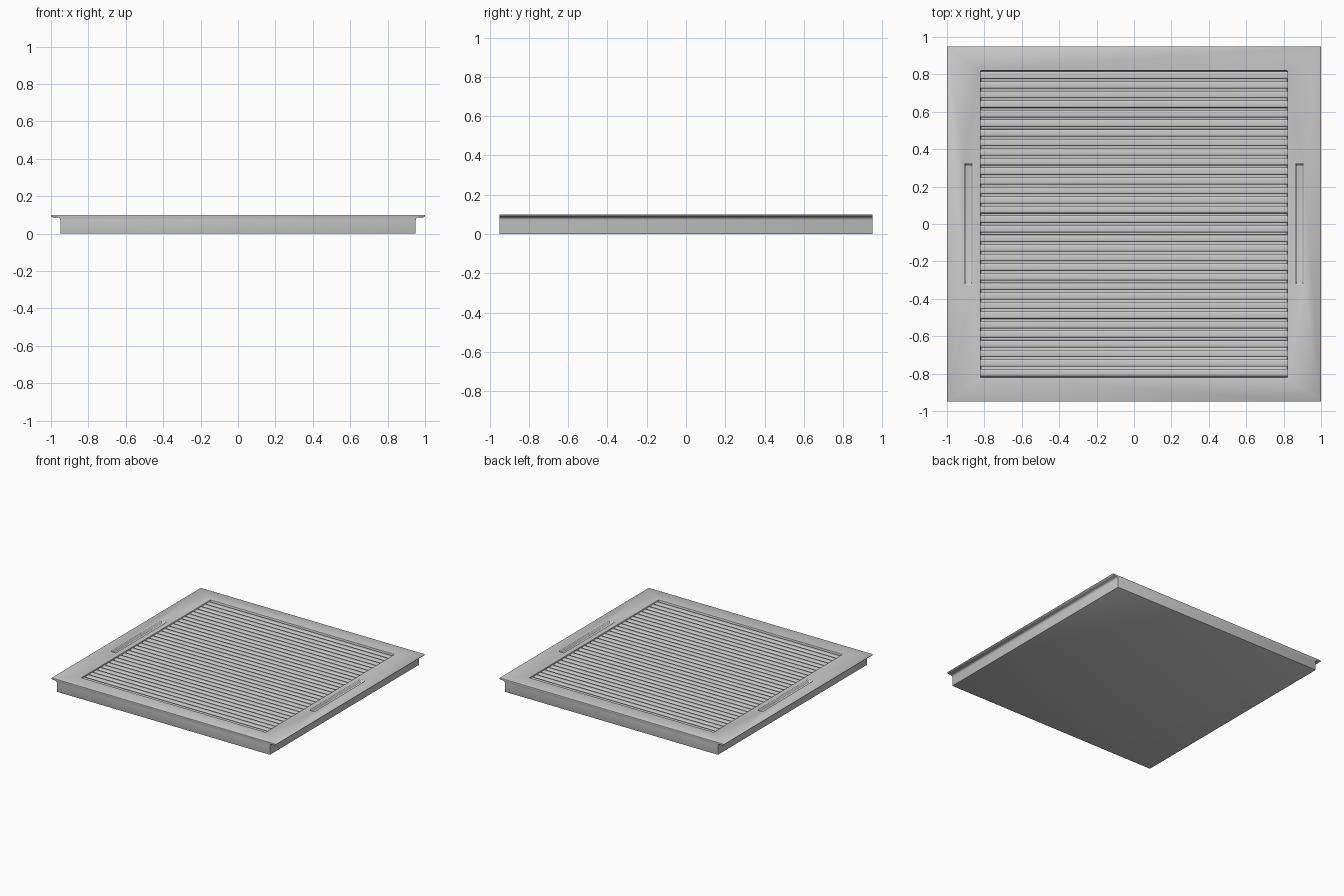
import bpy, bmesh, math

if "Cube" in bpy.data.objects:
    bpy.data.objects.remove(bpy.data.objects["Cube"])


def extrude_profile(name, points, axis, half, shifts=(0,)):
    """Closed (u, z) profile swept along x or y, repeated at each u shift."""
    bm = bmesh.new()
    for s in shifts:
        def loop(t):
            return [bm.verts.new((u + s, t, z) if axis == 'Y' else (t, u + s, z)) for u, z in points]
        a, b = loop(-half), loop(half)
        n = len(a)
        bm.faces.new(a)
        bm.faces.new(b[::-1])
        for i in range(n):
            j = (i + 1) % n
            bm.faces.new((a[i], b[i], b[j], a[j]))
    bmesh.ops.recalc_face_normals(bm, faces=bm.faces)
    return finish(name, bm)


def finish(name, bm):
    mesh = bpy.data.meshes.new(name)
    bm.to_mesh(mesh)
    bm.free()
    ob = bpy.data.objects.new(name, mesh)
    bpy.context.collection.objects.link(ob)
    return ob


def tapered_pocket(name, x, hx, hy, floor, taper):
    """Cutter whose walls slope in toward the floor."""
    bm = bmesh.new()
    bmesh.ops.create_cube(bm, size=2)
    depth = 0.1 - floor
    for v in bm.verts:
        top = v.co.z > 0
        t = -taper if top else taper
        v.co = (x + v.co.x * (hx - t), v.co.y * (hy - t * 1.5),
                0.1 + depth if top else floor)
    return finish(name, bm)


def activate(ob):
    bpy.ops.object.select_all(action='DESELECT')
    ob.select_set(True)
    bpy.context.view_layer.objects.active = ob


def cut(ob, cutter):
    m = ob.modifiers.new("cut", 'BOOLEAN')
    m.operation, m.object, m.solver = 'DIFFERENCE', cutter, 'EXACT'
    activate(ob)
    bpy.ops.object.modifier_apply(modifier=m.name)
    bpy.data.objects.remove(cutter)


# Frame: solid tray with overhanging flanges on the left and right
right = [(0.95, 0), (0.95, 0.072), (0.953, 0.08), (0.959, 0.085), (0.968, 0.087),
         (0.992, 0.087), (1.0, 0.092), (1.0, 0.097), (0.996, 0.1)]
frame = extrude_profile("frame", right + [(-x, z) for x, z in right[::-1]], 'Y', 0.95)

# Square opening and the two side finger grips
cut(frame, tapered_pocket("opening_cutter", 0, 0.82, 0.82, 0.05, 0.0))
for side in (-1, 1):
    cut(frame, tapered_pocket("grip_cutter", side * 0.885, 0.023, 0.325, 0.08, 0.008))
bev = frame.modifiers.new("soft_edges", 'BEVEL')
bev.width, bev.segments, bev.limit_method = 0.004, 2, 'ANGLE'
bev.angle_limit = math.radians(40)
activate(frame)
bpy.ops.object.modifier_apply(modifier=bev.name)
bpy.ops.object.shade_smooth_by_angle(angle=math.radians(35))

# Slats: rounded bars running across the opening
COUNT, PITCH = 32, 0.0518
hw, r, top = 0.0195, 0.009, 0.09
bar = [(-hw, 0.045), (hw, 0.045)]
for cx, start in ((hw - r, 0), (r - hw, 90)):
    for i in range(5):
        a = math.radians(start + i * 22.5)
        bar.append((cx + r * math.cos(a), top - r + r * math.sin(a)))
slats = extrude_profile("slats", bar, 'X', 0.822,
                        [(i - (COUNT - 1) / 2) * PITCH * 0.99 for i in range(COUNT)])
activate(slats)
bpy.ops.object.shade_smooth_by_angle(angle=math.radians(35))
